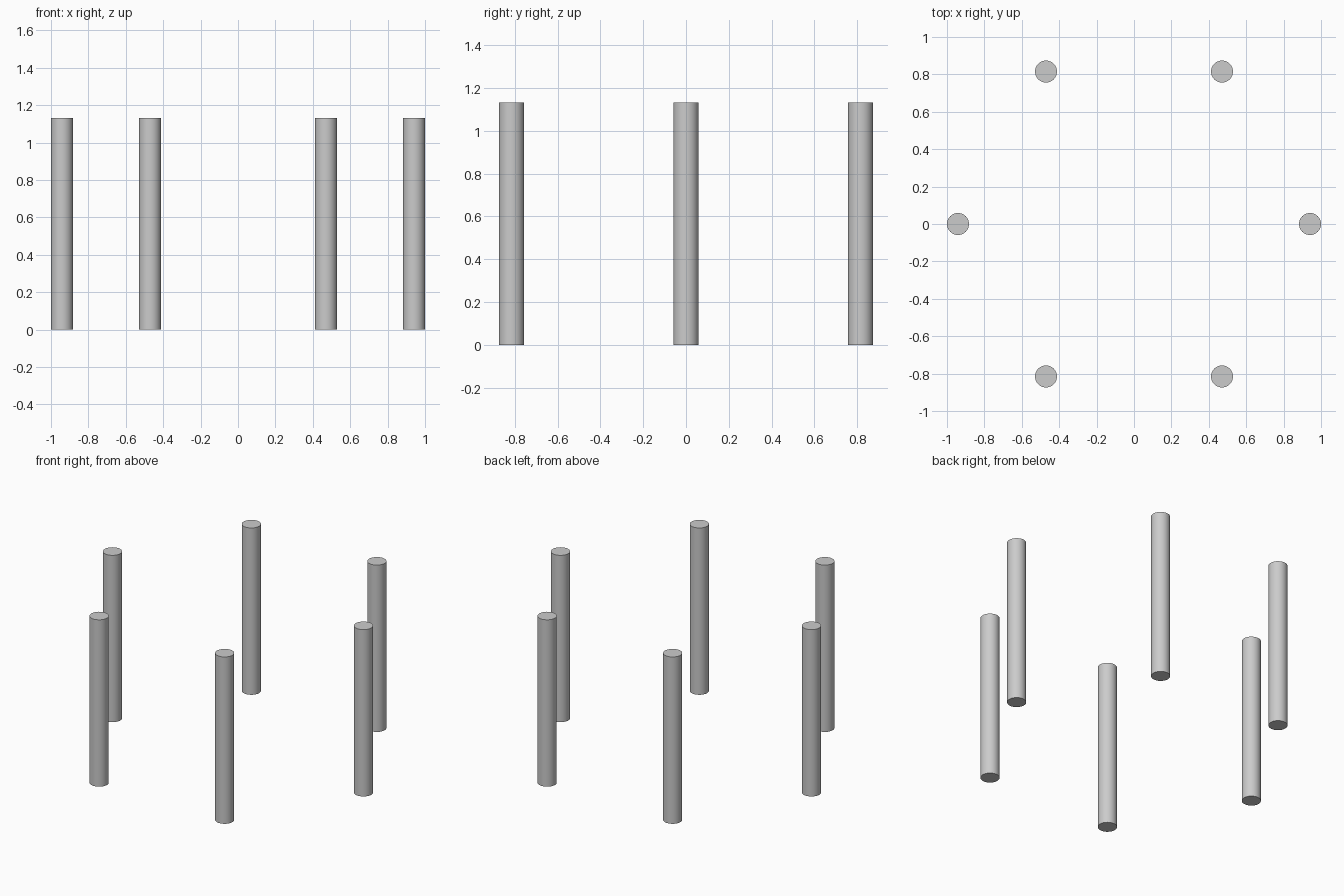
import bpy
from math import cos, sin, pi

if "Cube" in bpy.data.objects:
    bpy.data.objects.remove(bpy.data.objects["Cube"])

COUNT = 6
RADIUS = 0.0588
RING = 1.0 - RADIUS
HEIGHT = 1.131

# Ring of identical round columns
for i in range(COUNT):
    a = 2 * pi * i / COUNT
    bpy.ops.mesh.primitive_cylinder_add(
        vertices=32, radius=RADIUS, depth=HEIGHT,
        location=(RING * cos(a), RING * sin(a), HEIGHT / 2),
        rotation=(0, 0, a + pi / 2))
    column = bpy.context.object
    column.name = f"column_{i + 1}"
    bpy.ops.object.shade_smooth_by_angle()
